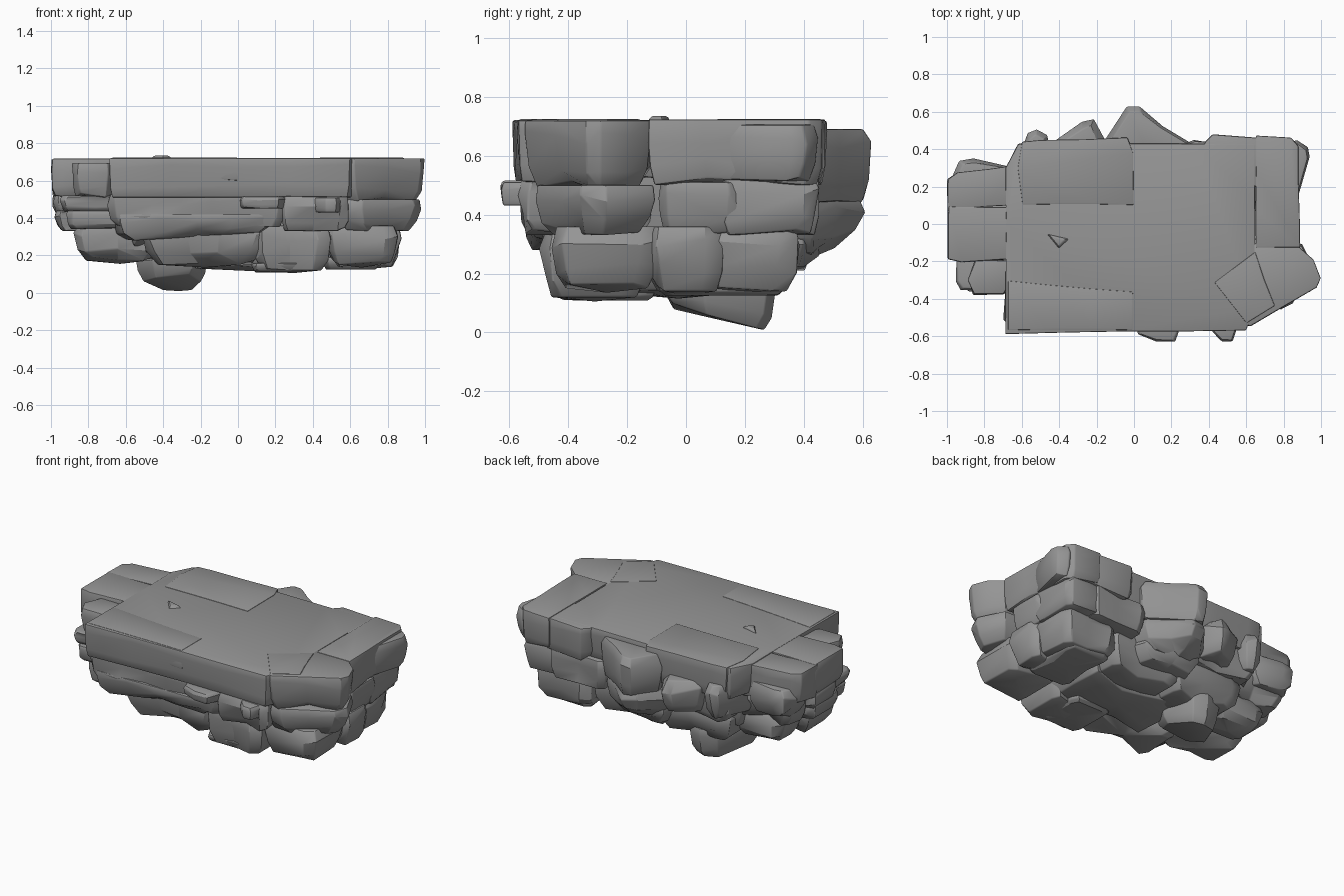
import bpy, bmesh, math, random
from mathutils import Vector

random.seed(7)

stone = bpy.data.materials.new("dark_stone")
stone.diffuse_color = (.3, .3, .3, 1)


def rock(name, pts, z0, z1, bot=0.04, top=0.0, rough=0.03, sag=0.0, step=0.2, tilt=(0, 0)):
    """Chipped stone block: outline swept through uneven rings, edges softened."""
    pts = [Vector(p) for p in pts]
    cen = sum(pts, Vector((0, 0))) / len(pts)
    outline = []
    for a, b in zip(pts, pts[1:] + pts[:1]):
        n = max(1, round((b - a).length / step))
        outline += [(a.lerp(b, i / n), i == 0) for i in range(n)]
    bm = bmesh.new()
    rings = []
    h = z1 - z0
    for t, inset in ((0, bot), (0.3, bot * 0.3), (0.72, 0), (1, top)):
        ring = []
        for p, corner in outline:
            d = (cen - p).normalized()
            k = inset + random.random() * rough * (0.4 if corner or t == 1 else 1.2)
            q = p + d * k
            z = z0 + h * t
            if t < 1:
                z += (random.random() - 0.4) * 0.2 * h
                if t == 0:
                    z = max(z0, z)
            w = q - cen
            z += (w.x * tilt[0] + w.y * tilt[1]) * (1 - t)
            ring.append(bm.verts.new((q.x, q.y, z)))
        rings.append(ring)
    n = len(outline)
    for lo, hi in zip(rings, rings[1:]):
        for i in range(n):
            j = (i + 1) % n
            bm.faces.new((lo[i], lo[j], hi[j], hi[i]))
    bm.faces.new(rings[-1])
    apex = bm.verts.new((cen.x, cen.y, z0 - sag))
    for i in range(n):
        bm.faces.new((apex, rings[0][(i + 1) % n], rings[0][i]))
    bmesh.ops.recalc_face_normals(bm, faces=bm.faces)
    sharp = [e for e in bm.edges if e.calc_face_angle(0) > math.radians(38)]
    bmesh.ops.bevel(bm, geom=sharp, offset=0.007, segments=2, profile=0.5,
                    affect='EDGES', clamp_overlap=True)
    me = bpy.data.meshes.new(name)
    bm.to_mesh(me)
    bm.free()
    me.shade_smooth()
    me.set_sharp_from_angle(angle=math.radians(28))
    me.materials.append(stone)
    ob = bpy.data.objects.new(name, me)
    bpy.context.collection.objects.link(ob)
    return ob


def box(x0, y0, x1, y1, c=0.025):
    """Rectangle outline with unevenly clipped corners."""
    return [(x0 + c, y0), (x1 - 2 * c, y0), (x1, y0 + c), (x1, y1 - 2 * c),
            (x1 - c, y1), (x0 + 2 * c, y1), (x0, y1 - c), (x0, y0 + 2 * c)]


# Flat top slabs
rock("top_slab_main", [(-.69, -.59), (.6, -.57), (.65, -.45), (.65, .43), (-.62, .43), (-.69, .3)],
     .51, .720, .02, rough=.014, step=.3)
rock("top_slab_left", [(-1, -.19), (-.93, -.21), (-.4, -.17), (-.4, .1), (-1, .1)], .51, .717, .02, rough=.03)
rock("top_slab_left_back", [(-1, .07), (-.6, .1), (-.6, .32), (-.95, .28), (-1, .24)], .50, .714, .01, rough=.02)
rock("top_slab_back_left", [(-.6, .1), (0, .1), (0, .38), (-.03, .465), (-.5, .45), (-.6, .44), (-.625, .3)],
     .50, .724, .03, rough=.015)
rock("top_slab_back_right", [(.3, .2), (.7, .2), (.7, .46), (.42, .48), (.38, .44)], .50, .718, .02, rough=.012)
rock("top_slab_right", [(.65, -.13), (.89, -.13), (.88, .42), (.84, .465), (.65, .475)], .50, .723, .02, rough=.012)
rock("top_slab_right_front", [(.42, -.3), (.5, -.5), (.62, -.55), (.98, -.34), (1.0, -.29), (.96, -.19),
                              (.88, -.12), (.65, -.1)], .49, .719, .05, rough=.012)
rock("top_slab_right_corner", [(.75, .0), (.87, .12), (.94, .36), (.93, .41), (.87, .45), (.75, .4)],
     .51, .705, .03, .015, .008)
rock("top_slab_left_front", [(-.89, -.3), (-.86, -.38), (-.69, -.38), (-.6, -.2), (-.85, -.18)], .51, .695, .02)

# Thin raised flakes on the top
rock("top_flake_front", [(-.68, -.57), (0, -.57), (0, -.36), (-.68, -.30)], .6, .7235, 0, .006, .004)
rock("top_flake_chip", [(-.47, -.05), (-.40, -.14), (-.35, -.08)], .66, .735, 0, .02, .004)
rock("top_flake_right", [(.42, -.31), (.6, -.54), (.76, -.44), (.65, -.14)], .66, .7235, 0, .01, .004)

# Jagged rocks at the back
rock("back_peak_upper", [(-.15, .35), (.3, .35), (.31, .43), (.03, .63), (-.04, .63), (-.15, .46)],
     .44, .69, .03, .03, .02)
rock("back_peak_lower", [(-.16, .25), (.3, .25), (.28, .43), (.04, .61), (-.06, .59), (-.18, .42)],
     .27, .46, .10, .02, .03, .02)
rock("back_peak_under", [(-.2, .2), (.3, .2), (.25, .4), (.04, .47), (-.14, .43)], .21, .34, .06, .0, .03)
rock("back_spur_left", [(-.45, .3), (-.12, .3), (-.15, .46), (-.21, .57), (-.28, .55), (-.42, .45)],
     .36, .58, .05, .04, .03)
rock("back_spur_outer", [(-.66, .2), (-.42, .3), (-.46, .48), (-.52, .51), (-.57, .49), (-.62, .36)],
     .38, .60, .05, .03, .03)
rock("back_spur_corner", [(-.98, .15), (-.64, .2), (-.66, .31), (-.86, .36), (-.94, .34), (-.98, .26)],
     .42, .61, .05, .03, .03)

# Middle course
mid = [("front_left", -.70, -.56, .28, -.1, .35, .53, .05), ("front_right", .22, -.57, .60, -.1, .33, .52, .03),
       ("left_upper", -1, -.17, -.5, .12, .42, .52, .03), ("left_lower", -.985, -.2, -.5, .1, .33, .44, .04),
       ("left_front_upper", -.96, -.36, -.55, -.1, .43, .52, .03),
       ("left_front_lower", -.92, -.37, -.55, -.1, .34, .44, .03),
       ("left_back", -.95, .05, -.5, .28, .34, .51, .05), ("back_left", -.6, .1, .02, .43, .33, .52, .04),
       ("back_right", .26, .1, .68, .46, .33, .52, .03), ("right", .5, -.1, .88, .2, .33, .51, .03),
       ("right_back", .58, .1, .87, .455, .33, .52, .03)]
for n, x0, y0, x1, y1, z0, z1, b in mid:
    rock("middle_" + n, box(x0, y0, x1, y1), z0, z1, b, .01, .045)
rock("middle_right_front", [(.5, -.1), (.52, -.5), (.66, -.52), (.95, -.36), (.985, -.27), (.9, -.1)],
     .33, .50, .07, .01, .03)
rock("middle_core", box(-.6, -.4, .6, .3), .25, .6)

# Small ledges poking out at the front
rock("front_ledge_a", [(0, -.5), (.02, -.59), (.12, -.63), (.22, -.63), (.27, -.5)], .45, .515, .01, .01, .012)
rock("front_ledge_b", [(.38, -.5), (.42, -.58), (.47, -.63), (.53, -.63), (.57, -.5)], .43, .51, .01, .01, .012)
rock("front_wedge", [(-.68, -.3), (-.64, -.55), (.2, -.54), (.25, -.3)], .30, .42, .08, .0, .03, tilt=(.07, 0))

# Lower course, narrowing towards the underside
low = [("front_left", -.88, -.34, -.38, .02, .17, .36, .07), ("front_mid", -.52, -.48, .17, -.12, .15, .37, .09),
       ("front_right", .08, -.50, .50, -.12, .12, .36, .05), ("right_front", .46, -.46, .86, -.08, .15, .36, .05),
       ("right", .46, -.14, .88, .14, .14, .36, .05), ("right_back", .42, .05, .84, .39, .14, .36, .05),
       ("back_mid", -.1, .0, .46, .36, .15, .36, .07), ("back_left", -.55, .02, .0, .36, .15, .37, .07),
       ("left_back", -.84, -.05, -.45, .22, .18, .36, .06), ("center", -.3, -.25, .5, .2, .13, .36, .06)]
for n, x0, y0, x1, y1, z0, z1, b in low:
    rock("lower_" + n, box(x0, y0, x1, y1, .035), z0, z1, b, .02, .05, .015)

# Broken chunks under the lower course
rock("under_slab_front", box(.07, -.45, .36, -.1), .108, .16, .03, 0, .02)
rock("under_slab_right", box(.45, -.1, .76, .34), .125, .19, .03, 0, .02)
rock("under_lump", [(-.55, .02), (-.46, -.08), (-.24, -.08), (-.16, .06), (-.22, .28), (-.31, .31), (-.42, .28)],
     .043, .2, .04, .0, .02, .0, tilt=(0, -.23))
